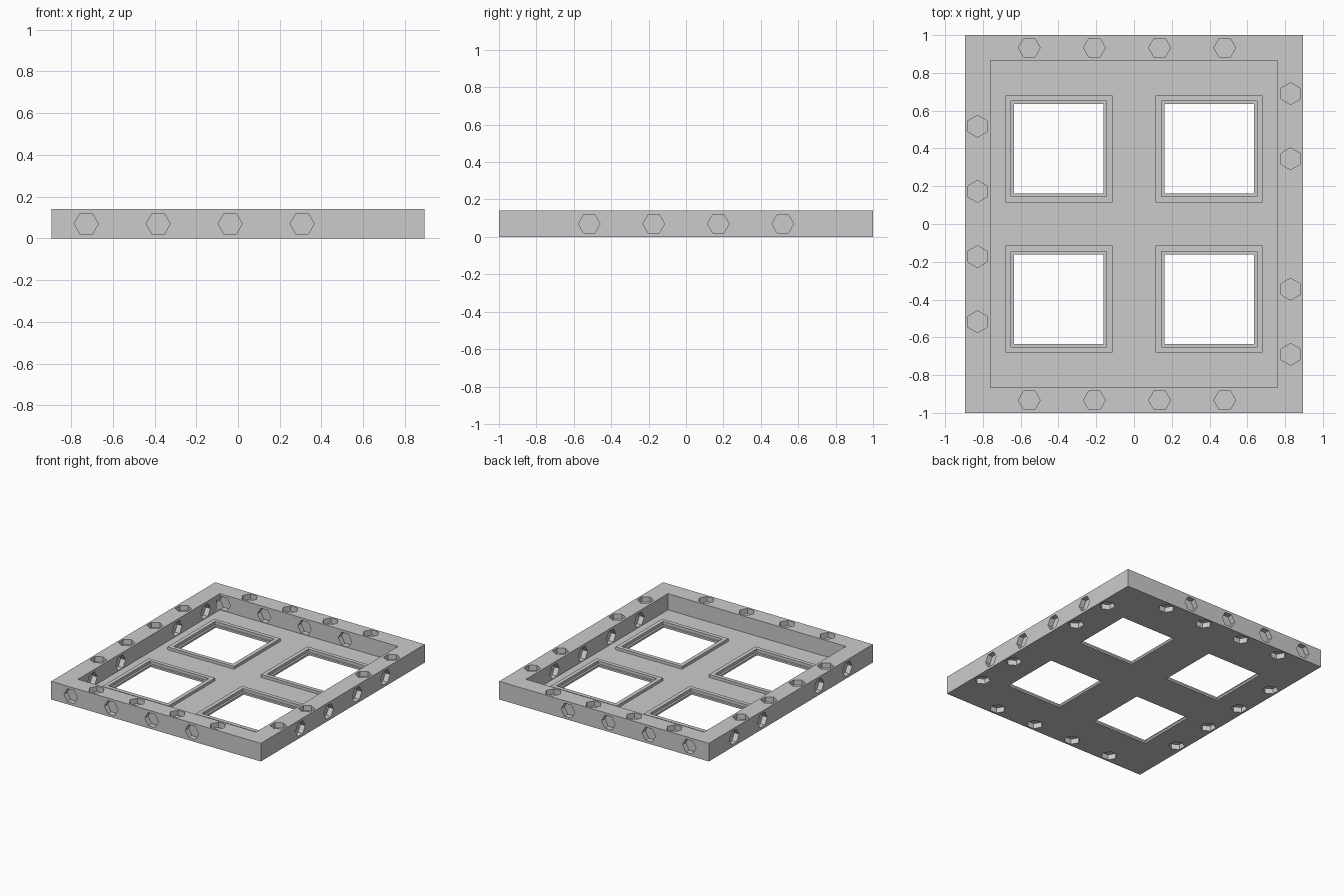
import bpy, bmesh, math
from mathutils import Vector

default = bpy.data.objects.get("Cube")
if default:
    bpy.data.objects.remove(default, do_unlink=True)

HX, HY, H = 0.895, 1.0, 0.14      # outer half sizes and height
IX, IY = 0.76, 0.865              # half sizes inside the rim
FLOOR, LIP = 0.015, 0.037         # heights of the floor and the window lips
WINDOW, CENTRE = 0.236, 0.398
RADIUS, DEPTH, STEP = 0.058, 0.04, 0.345
MIDX, MIDY = 0.829, 0.933         # middle of the rim walls

COLOUR = (0.6, 0.6, 0.6, 1)
gray = bpy.data.materials.new("plain gray")
gray.use_nodes = True
gray.diffuse_color = COLOUR
gray.node_tree.nodes["Principled BSDF"].inputs["Base Color"].default_value = COLOUR


def finish(name, bm):
    bmesh.ops.recalc_face_normals(bm, faces=bm.faces)
    mesh = bpy.data.meshes.new(name)
    bm.to_mesh(mesh)
    bm.free()
    mesh.materials.append(gray)
    obj = bpy.data.objects.new(name, mesh)
    bpy.context.scene.collection.objects.link(obj)
    return obj


def box(bm, low, high):
    low, high = Vector(low), Vector(high)
    verts = bmesh.ops.create_cube(bm, size=1)["verts"]
    for v in verts:
        v.co = (low + high) / 2 + v.co * (high - low)


def hex_prism(bm, centre, along, axis):
    """Six-sided pocket cutter with its points lying along the wall."""
    centre, along, axis = Vector(centre), Vector(along), Vector(axis)
    across = axis.cross(along)
    rings = []
    for end in (-DEPTH, DEPTH):
        rings.append([bm.verts.new(centre + axis * end + RADIUS * (
            along * math.cos(i * math.pi / 3) + across * math.sin(i * math.pi / 3)))
            for i in range(6)])
    for i in range(6):
        j = (i + 1) % 6
        bm.faces.new((rings[0][i], rings[0][j], rings[1][j], rings[1][i]))
    bm.faces.new(rings[0][::-1])
    bm.faces.new(rings[1])


def cut(obj, bm):
    cutter = finish("cutter", bm)
    cutter.hide_render = True
    mod = obj.modifiers.new("cut", "BOOLEAN")
    mod.operation = "DIFFERENCE"
    mod.solver = "EXACT"
    mod.object = cutter
    bpy.context.view_layer.objects.active = obj
    bpy.ops.object.modifier_apply(modifier=mod.name)
    bpy.data.objects.remove(cutter, do_unlink=True)


# Tray with a raised rim
bm = bmesh.new()
box(bm, (-HX, -HY, 0), (HX, HY, H))
tray = finish("tray", bm)
bm = bmesh.new()
box(bm, (-IX, -IY, FLOOR), (IX, IY, H + 0.1))
cut(tray, bm)

# Four square openings in the thin floor
corners = [(sx * CENTRE, sy * CENTRE) for sx in (-1, 1) for sy in (-1, 1)]
bm = bmesh.new()
for x, y in corners:
    box(bm, (x - WINDOW, y - WINDOW, -0.1), (x + WINDOW, y + WINDOW, FLOOR + 0.1))
cut(tray, bm)

# Hexagonal pockets in the rim
X, Y, Z = (1, 0, 0), (0, 1, 0), (0, 0, 1)
even = [STEP * (i - 1.5) for i in range(4)]
split = [STEP * i for i in (-2, -1, 1, 2)]
bm = bmesh.new()
for i in range(4):
    for z in (0, H):
        for s in (-1, 1):
            hex_prism(bm, (even[i] - 0.037, s * MIDY, z), X, Z)
        hex_prism(bm, (-MIDX, even[i], z), Y, Z)
        hex_prism(bm, (MIDX, split[i], z), Y, Z)
    for y in (-HY, HY, IY):
        hex_prism(bm, (even[i] - 0.21, y, H / 2), X, Y)
    for x in (HX, IX):
        hex_prism(bm, (x, even[i], H / 2), Y, X)
        hex_prism(bm, (-x, split[i], H / 2), Y, X)
cut(tray, bm)

# Raised lip around each opening, leaving a narrow ledge inside it
profile = [(0.283, FLOOR), (0.283, LIP), (0.252, LIP), (0.252, FLOOR)]
for n, (x, y) in enumerate(corners):
    bm = bmesh.new()
    loops = [[bm.verts.new((x + sx * h, y + sy * h, z))
              for sx, sy in ((-1, -1), (1, -1), (1, 1), (-1, 1))] for h, z in profile]
    for a, b in zip(loops, loops[1:]):
        for i in range(4):
            j = (i + 1) % 4
            bm.faces.new((a[i], a[j], b[j], b[i]))
    finish(f"window_lip_{n + 1}", bm)
